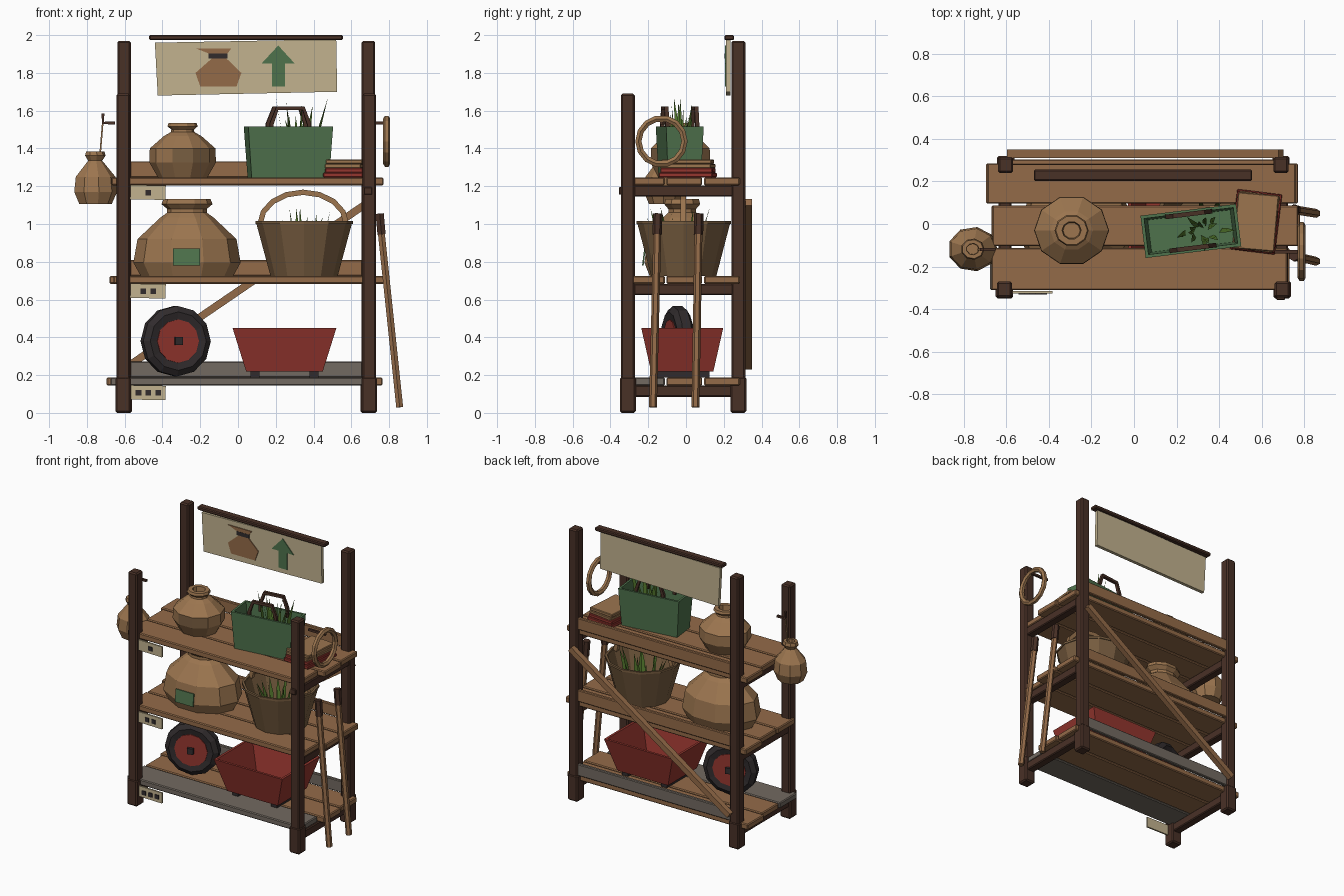
import bpy, bmesh, math, random
from math import sin, cos, pi, radians
from mathutils import Vector

if "Cube" in bpy.data.objects:
    bpy.data.objects.remove(bpy.data.objects["Cube"])

random.seed(4)

def material(name, r, g, b):
    lin = lambda c: ((c + 0.055) / 1.055) ** 2.4 if c > 0.04 else c / 12.92
    m = bpy.data.materials.new(name)
    m.diffuse_color = (lin(r), lin(g), lin(b), 1)
    m.use_nodes = True
    m.node_tree.nodes["Principled BSDF"].inputs["Base Color"].default_value = m.diffuse_color
    return m

DARK = material("dark timber", .285, .19, .15)
WOOD = material("plank wood", .58, .42, .285)
CLAY = material("tan clay", .61, .46, .31)
WICKER = material("brown wicker", .47, .365, .25)
GREEN = material("canvas green", .31, .45, .30)
GRASS = material("grass green", .32, .46, .17)
RED = material("painted red", .58, .21, .18)
GREY = material("weathered grey", .45, .415, .38)
CREAM = material("cream cloth", .76, .70, .56)
BLACK = material("tyre black", .19, .17, .175)

def finish(name, bm, mat, loc=(0, 0, 0), rot=(0, 0, 0)):
    bmesh.ops.recalc_face_normals(bm, faces=bm.faces[:])
    me = bpy.data.meshes.new(name)
    bm.to_mesh(me)
    bm.free()
    me.materials.append(mat)
    ob = bpy.data.objects.new(name, me)
    bpy.context.collection.objects.link(ob)
    ob.location, ob.rotation_euler = loc, rot
    return ob

def box(name, x, y, z, mat, bevel=0.0, rot=(0, 0, 0)):
    """Box from (min, max) ranges, turned about its own centre."""
    bm = bmesh.new()
    bmesh.ops.create_cube(bm, size=1)
    bmesh.ops.scale(bm, vec=(x[1] - x[0], y[1] - y[0], z[1] - z[0]), verts=bm.verts[:])
    if bevel:
        bmesh.ops.bevel(bm, geom=bm.edges[:], offset=bevel, segments=1, affect='EDGES')
    return finish(name, bm, mat, (sum(x) / 2, sum(y) / 2, sum(z) / 2), rot)

def skin(bm, rings, closed=False):
    n = len(rings[0])
    for a, b in zip(rings, rings[1:] + (rings[:1] if closed else [])):
        for i in range(n):
            bm.faces.new((a[i], a[(i + 1) % n], b[(i + 1) % n], b[i]))
    if not closed:
        bm.faces.new(rings[0])
        bm.faces.new(rings[-1])

def loft(name, rings, mat, n=10, loc=(0, 0, 0), rot=(0, 0, 0)):
    """Stack of (half x, half y, z) rings; n = 4 gives a rectangle."""
    bm = bmesh.new()
    a0, k = (pi / 4, math.sqrt(2)) if n == 4 else (0, 1)
    skin(bm, [[bm.verts.new((sx * k * cos(a0 + 2 * pi * i / n), sy * k * sin(a0 + 2 * pi * i / n), z))
               for i in range(n)] for sx, sy, z in rings])
    return finish(name, bm, mat, loc, rot)

def lathe(name, prof, mat, n=10, ys=1.0, loc=(0, 0, 0), rot=(0, 0, 0)):
    return loft(name, [(r, r * ys, z) for r, z in prof], mat, n, loc, rot)

def tube(name, pts, r, mat, n=6, ref=(0, 1, 0), closed=False, loc=(0, 0, 0), rot=(0, 0, 0)):
    bm = bmesh.new()
    pts = [Vector(p) for p in pts]
    rings, m = [], len(pts)
    for i, p in enumerate(pts):
        nxt = pts[(i + 1) % m] if closed or i < m - 1 else p
        prv = pts[i - 1] if closed or i > 0 else p
        t = (nxt - prv).normalized()
        u = t.cross(Vector(ref)).normalized()
        v = t.cross(u)
        rings.append([bm.verts.new(p + r * (u * cos(2 * pi * (j + .5) / n) + v * sin(2 * pi * (j + .5) / n)))
                      for j in range(n)])
    skin(bm, rings, closed)
    return finish(name, bm, mat, loc, rot)

def plate(name, pts, y0, y1, mat):
    """Outline in x, z extruded from y0 to y1."""
    bm = bmesh.new()
    skin(bm, [[bm.verts.new((x, y, z)) for x, z in pts] for y in (y0, y1)])
    return finish(name, bm, mat)

def grass(name, cx, cy, z0, rx, ry, tops, lean):
    bm = bmesh.new()
    for i, top in enumerate(tops):
        a = i * 2.4
        b = Vector((cx + rx * cos(a) * random.uniform(.3, 1), cy + ry * sin(a) * random.uniform(.3, 1), z0))
        side = Vector((cos(a + 1), sin(a + 1), 0)) * .013
        out = Vector((cos(a), sin(a), 0)) * lean * random.uniform(.3, 1)
        mid, tip = b.lerp(Vector((b.x, b.y, top)), .55) + out * .35, Vector((b.x, b.y, top)) + out
        vs = [bm.verts.new(p) for p in (b - side, b + side, mid + side, tip, mid - side)]
        bm.faces.new(vs)
    return finish(name, bm, GRASS)

# posts with slightly wider feet
for side, fx, bx in (("left", -.608, -.603), ("right", .695, .69)):
    for place, x, y, top in (("front", fx, -.308, 1.69), ("back", bx, .277, 1.97)):
        box(f"{place}_{side}_post", (x - .036, x + .036), (y - .037, y + .037), (0, top), DARK, .009)
        box(f"{place}_{side}_foot", (x - .041, x + .041), (y - .042, y + .042), (0, .19), DARK, .009)
box("post_bolt", (.667, .71), (-.356, -.34), (1.155, 1.195), DARK, .004)

# shelves: three planks, side rails, back lip and counting tag
for s, (top, dx) in enumerate(((1.247, 0), (.725, .01), (.187, -.005))):
    for k, (x0, x1, y0, y1) in enumerate(((-.67, .72, -.31, -.112), (-.665, .77, -.104, .086), (-.69, .76, .096, .285))):
        box(f"shelf_{s}_plank_{k}", (x0 + dx, x1 + dx), (y0, y1), (top - .042, top),
            GREY if s == 2 and k == 0 else WOOD, .006)
    for x in (-.605, .692):
        box(f"shelf_{s}_side_rail", (x - .03, x + .03), (-.28, .25), (top - .102, top - .042), DARK, .006)
    box(f"shelf_{s}_back_lip", (-.58, .67), (.277, .303), (top, top + .085), GREY if s == 2 else WOOD, .005)
    z = top - .08
    box(f"shelf_{s}_tag", (-.57, -.383), (-.326, -.314), (z - .038, z + .038), CREAM, 0, (0, radians(1), 0))
    for d in range(s + 1):
        x = -.475 + (d - s / 2) * .052
        box(f"shelf_{s}_tag_mark", (x - .015, x + .015), (-.331, -.325), (z - .016, z + .014), BLACK)

# diagonal brace across the back
tube("back_brace", [(-.585, .33, .245), (.69, .33, 1.115)], .028, WOOD, 4)

# hanging sign with jar and arrow pictures
box("sign_rod", (-.47, .555), (.203, .255), (1.973, 2.0), DARK, .006)
plate("sign_cloth", [(-.44, 1.96), (-.425, 1.68), (.525, 1.70), (.52, 1.978)], .212, .236, CREAM)
plate("sign_jar_body", [(-.14, 1.875), (-.06, 1.875), (.018, 1.80), (-.008, 1.728), (-.2, 1.728), (-.225, 1.80)], .206, .213, WOOD)
plate("sign_jar_band", [(-.155, 1.875), (-.055, 1.875), (-.055, 1.903), (-.155, 1.903)], .205, .213, BLACK)
plate("sign_jar_lip", [(-.155, 1.903), (-.055, 1.903), (-.035, 1.93), (-.225, 1.93)], .206, .213, WOOD)
plate("sign_arrow", [(.18, 1.728), (.25, 1.728), (.25, 1.85), (.3, 1.85), (.213, 1.945), (.125, 1.85), (.18, 1.85)],
      .206, .213, GREEN)

# small jar on top shelf, with a mended band
jar = lathe("small_jar", [(.13, 1.245), (.176, 1.325), (.174, 1.40), (.10, 1.465), (.062, 1.487), (.06, 1.50), (.08, 1.517),
                          (.074, 1.535), (.045, 1.535), (.04, 1.49)], CLAY, 10, .94, (-.293, -.03, 0))
jar.data.materials.append(WICKER)
for p in jar.data.polygons:
    if 1.33 < p.center.z < 1.40 and p.center.x > -.02 and p.center.y < -.05:
        p.material_index = 1

# large jar with green patch
lathe("large_jar", [(.245, .725), (.284, .795), (.262, .92), (.14, 1.035), (.105, 1.06), (.105, 1.08), (.135, 1.105),
                    (.125, 1.132), (.085, 1.132), (.075, 1.06)], CLAY, 10, .74, (-.27, -.02, 0))
box("large_jar_patch", (-.345, -.2), (-.227, -.219), (.78, .87), GREEN, 0, (radians(-7), 0, 0))

# wicker basket with handle and grass
lathe("basket", [(.178, .725), (.255, 1.01), (.238, 1.01), (.17, .78)], WICKER, 12, .97, (.35, -.012, 0))
tube("basket_rim", [(.35 + .25 * cos(a * pi / 6), -.012 + .243 * sin(a * pi / 6), 1.008) for a in range(12)],
     .011, WICKER, 4, (0, 0, 1), True)
tube("basket_handle", [(.345 + .228 * cos(a * pi / 8), -.015, 1.0 + .168 * sin(a * pi / 8)) for a in range(9)], .02, CLAY, 4)
grass("basket_grass", .35, -.01, .78, .15, .15, [random.uniform(1.0, 1.1) for _ in range(16)], .07)

# green tote with two handles and grass
bag_loc, bag_rot = (.267, -.033, 0), (0, 0, radians(7))
loft("green_tote", [(.207, .088, 1.247), (.226, .1, 1.515), (.211, .085, 1.515), (.195, .076, 1.30)], GREEN, 4, bag_loc, bag_rot)
for y in (-.08, .08):
    tube("tote_handle", [(-.1, y, 1.47), (-.1, y, 1.53), (-.07, y, 1.612), (.07, y, 1.612), (.1, y, 1.53), (.1, y, 1.47)],
         .015, DARK, 4, loc=bag_loc, rot=bag_rot)
grass("tote_grass", .32, -.03, 1.31, .09, .05, [random.uniform(1.54, 1.68) for _ in range(13)], .07)

# stacked slabs
for name, z0, z1, hx, hy, a, mat in (("red_slab_low", 1.247, 1.272, .106, .142, -7, RED),
                                     ("red_slab_high", 1.272, 1.296, .1, .138, -5, RED),
                                     ("tan_slab_low", 1.296, 1.318, .096, .135, -8, CLAY),
                                     ("tan_slab_high", 1.318, 1.341, .096, .132, -5, CLAY)):
    box(name, (.573 - hx, .573 + hx), (.01 - hy, .01 + hy), (z0, z1), mat, .004, (0, 0, radians(a)))

# wheel standing on the bottom shelf
wheel = dict(loc=(-.33, -.045, .38), rot=(pi / 2, 0, radians(17)))
lathe("tyre", [(.12, -.04), (.155, -.047), (.187, -.025), (.187, .025), (.155, .047), (.12, .04)], BLACK, 12, **wheel)
lathe("wheel_disc", [(.115, -.046), (.115, .046)], RED, 12, **wheel)
loft("wheel_axle", [(.021, .021, -.066), (.021, .021, .066)], BLACK, 4, **wheel)

# red tray on skids
loft("red_tray", [(.203, .165, .22), (.275, .217, .45), (.258, .2, .45), (.19, .152, .245)], RED, 4, (.246, -.02, 0))
for x in (.09, .402):
    box("tray_skid", (x - .023, x + .023), (-.16, .125), (.187, .222), BLACK)

# two long tools leaning on the right side
for y0, y1 in ((-.175, -.152), (.05, .066)):
    tube("tool_shaft", [(.856, y0, .03), (.758, y1, .96)], .021, WOOD, 6)
    tube("tool_grip", [(.76, y1, .945), (.75, y1 + .002, 1.055)], .025, DARK, 6)

# ring of rope and its peg on the right
tube("rope_ring", [(.787, -.13 + .122 * cos(a * pi / 7), 1.438 + .122 * sin(a * pi / 7)) for a in range(14)],
     .019, CLAY, 6, (1, 0, 0), True)
tube("ring_peg", [(.66, -.13, 1.535), (.795, -.13, 1.535)], .011, DARK, 4)

# hanging gourd, cord and hook on the left
tube("gourd_hook", [(-.65, -.12, 1.535), (-.715, -.12, 1.535), (-.715, -.12, 1.585)], .011, DARK, 4)
tube("gourd_cord", [(-.715, -.12, 1.55), (-.73, -.12, 1.37)], .006, CLAY, 4)
lathe("hanging_gourd", [(.088, 1.105), (.117, 1.17), (.108, 1.25), (.055, 1.315), (.038, 1.335), (.056, 1.362), (.05, 1.385),
                        (.03, 1.385), (.028, 1.34)], CLAY, 9, .9, (-.757, -.118, 0))
